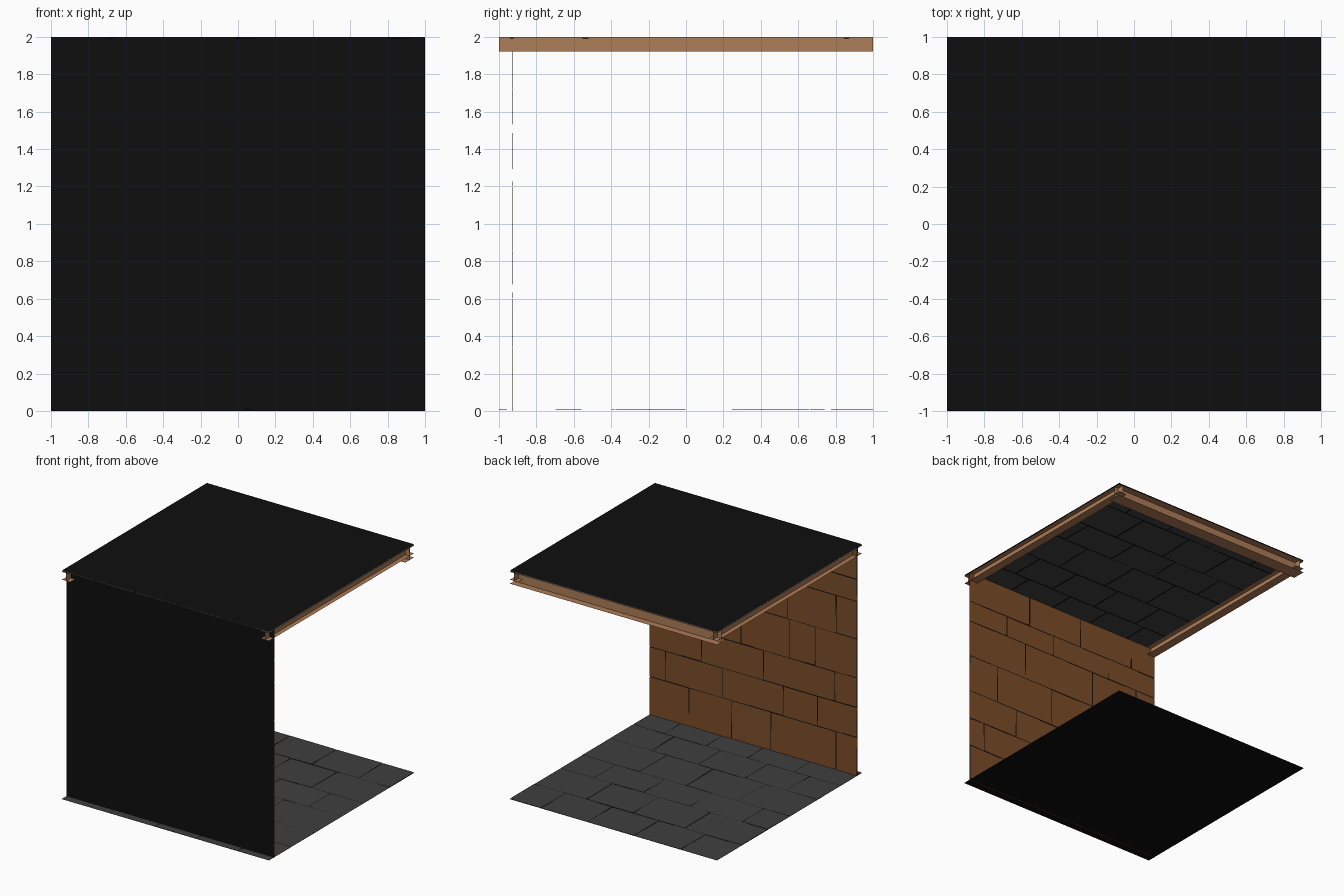
import bpy, random
from mathutils import Vector

if "Cube" in bpy.data.objects:
    bpy.data.objects.remove(bpy.data.objects["Cube"])

random.seed(7)

def material(name, col):
    m = bpy.data.materials.new(name)
    m.diffuse_color = (*col, 1)
    m.use_nodes = True
    m.node_tree.nodes["Principled BSDF"].inputs["Base Color"].default_value = m.diffuse_color
    return m

BLACK = material("black backing", (0.0045, 0.0045, 0.0045))
GREY = material("dark grey stone", (0.05, 0.05, 0.05))
BROWN = material("brown brick", (0.20, 0.075, 0.022))
COPPER = material("copper beam", (0.42, 0.20, 0.095))

def make_object(name, quads, mat):
    verts = [p for q in quads for p in q]
    faces = [tuple(range(4 * i, 4 * i + 4)) for i in range(len(quads))]
    me = bpy.data.meshes.new(name)
    me.from_pydata(verts, [], faces)
    me.materials.append(mat)
    ob = bpy.data.objects.new(name, me)
    bpy.context.collection.objects.link(ob)
    return ob

def rect(origin, du, dv):
    o, du, dv = Vector(origin), Vector(du), Vector(dv)
    return [o, o + du, o + du + dv, o + dv]

def tiles(row_edges, joints, place):
    """Rows of slabs with hairline gaps; place maps (u, v, lift) to the room."""
    quads = []
    for (v0, v1), cuts in zip(zip(row_edges, row_edges[1:]), joints):
        edges = [-1] + sorted(cuts) + [1]
        for u0, u1 in zip(edges, edges[1:]):
            corners = [(u0, v0), (u1, v0), (u1, v1), (u0, v1)]
            cu, cv = (u0 + u1) / 2, (v0 + v1) / 2
            quad = []
            for u, v in corners:
                g = random.uniform(0.001, 0.005)
                if abs(u) < 1:
                    u += g if u < cu else -g
                if row_edges[0] < v < row_edges[-1]:
                    v += g if v < cv else -g
                quad.append(place(u, v, random.uniform(0.003, 0.006)))
            quads.append(quad)
    return quads

# floor
make_object("floor_backing", [rect((-1, -1, 0.004), (0, 2, 0), (2, 0, 0))], BLACK)
rows = [-1, -0.7, -0.38, 0.0, 0.3, 0.66, 1]
joints = [[-0.55, -0.1, 0.3, 0.7], [-0.7, -0.3, 0.15, 0.6], [-0.5, 0.0, 0.45],
          [-0.75, -0.25, 0.2, 0.68], [-0.45, 0.05, 0.5], [-0.65, -0.2, 0.25, 0.7]]
make_object("floor_tiles", tiles(rows, joints, lambda u, v, h: (u, v, 0.004 + h)), GREY)

# ceiling, tiles facing down
make_object("ceiling_backing", [rect((-1, -1, 2), (2, 0, 0), (0, 2, 0))], BLACK)
make_object("ceiling_tiles", tiles(rows, joints, lambda u, v, h: (-u, v, 1.997 - h)), GREY)

# wall, black outside and bricks facing the room
make_object("wall_backing", [rect((-1, -0.935, 0), (2, 0, 0), (0, 0, 2))], BLACK)
brick_rows = [0, 0.34, 0.6, 0.86, 1.2, 1.53, 1.72, 1.99]
brick_joints = [[-0.8, -0.17, 0.21, 0.62], [-0.62, -0.29, 0.3, 0.85],
                [-0.79, -0.1, 0.5], [-0.6, -0.35, 0.12, 0.7],
                [-0.8, -0.33, 0.4], [-0.5, 0.1, 0.6], [-0.75, -0.2, 0.35]]
make_object("wall_bricks",
            tiles(brick_rows, brick_joints, lambda u, v, h: (-u, -0.93 + h, v)) and
            tiles(brick_rows, brick_joints, lambda u, v, h: (u, -0.931 + h, v)), BROWN)

# open-ended sheet beams: web plus two flanges
def beam(name, start, along, across, bottom):
    s, a, c = Vector(start), Vector(along), Vector(across)
    top = 1.988
    web = s + c / 2
    make_object(name, [
        rect((web.x, web.y, bottom), a, (0, 0, 1.999 - bottom)),
        rect((s.x, s.y, bottom), a, c),
        rect((s.x, s.y, top), a, c)], COPPER)

beam("right_beam", (1, -1, 0), (0, 2, 0), (-0.08, 0, 0), 1.92)
beam("left_beam", (-1, -1, 0), (0, 2, 0), (0.08, 0, 0), 1.92)
beam("back_beam", (-1, 1, 0), (2, 0, 0), (0, -0.12, 0), 1.885)
